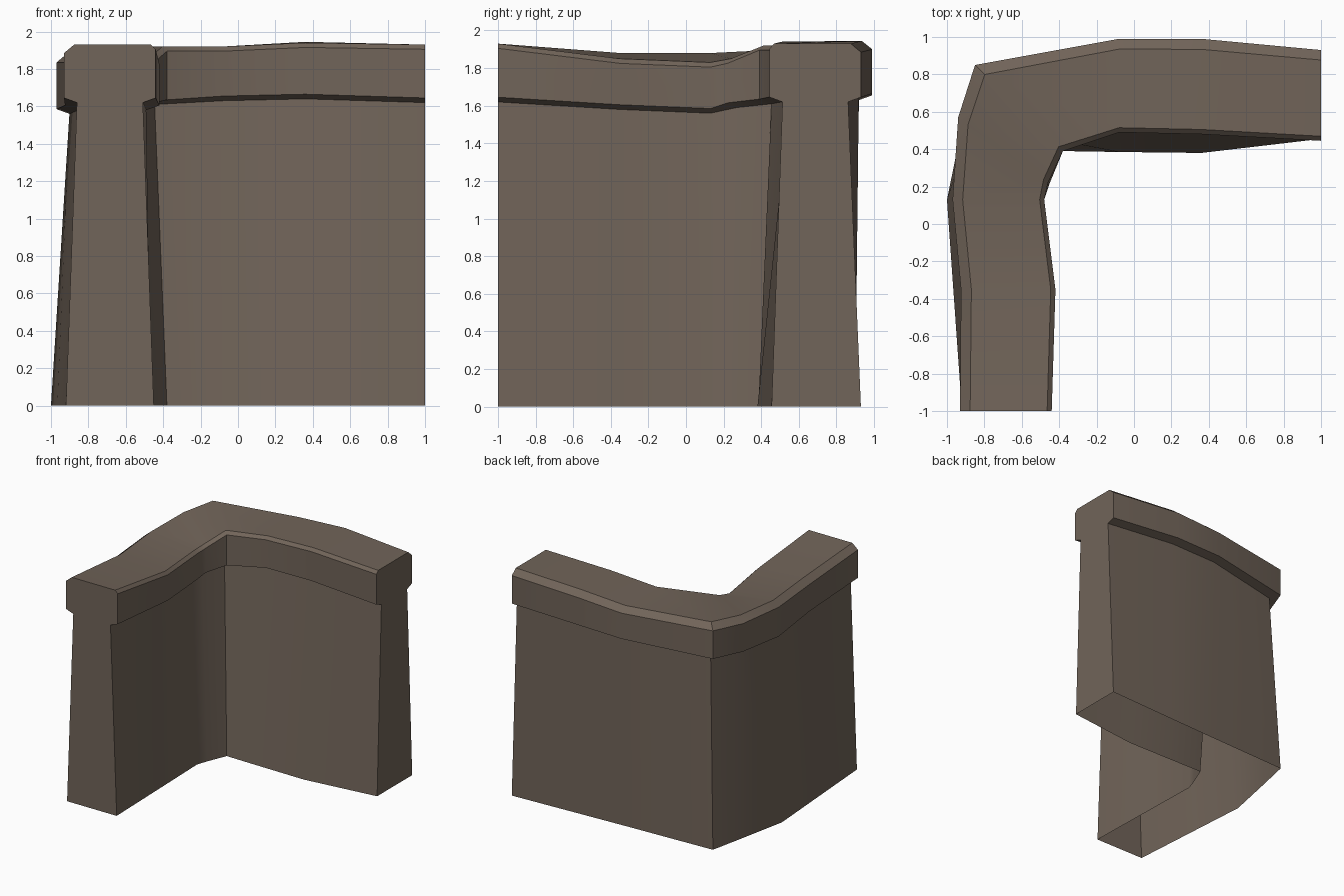
import bpy
import math
from mathutils import Vector

if "Cube" in bpy.data.objects:
    bpy.data.objects.remove(bpy.data.objects["Cube"])

stone = bpy.data.materials.new("brown stone")
stone.diffuse_color = (0.165, 0.128, 0.100, 1)
stone.use_nodes = True
stone.node_tree.nodes["Principled BSDF"].inputs["Base Color"].default_value = stone.diffuse_color

# Stations along the bent path, front end to right end:
# foot outer xy, foot inner xy, coping outer xy, coping inner xy,
# coping underside z, coping top z outer, coping top z inner
STATIONS = [
    (-.92, -1, -.45, -1, -.93, -1, -.44, -1, 1.62, 1.93, 1.93),
    (-.966, -.35, -.467, -.35, -.925, -.35, -.42, -.35, 1.58, 1.88, 1.85),
    (-1, .13, -.48, .13, -.97, .13, -.48, .13, 1.56, 1.88, 1.83),
    (-.91, .57, -.45, .22, -.94, .57, -.46, .22, 1.59, 1.90, 1.85),
    (-.85, .85, -.38, .39, -.85, .85, -.38, .39, 1.61, 1.92, 1.92),
    (-.08, .88, -.08, .385, -.08, .99, -.08, .49, 1.63, 1.92, 1.92),
    (.36, .90, .36, .38, .36, .99, .36, .48, 1.64, 1.945, 1.94),
    (1, .93, 1, .455, 1, .93, 1, .445, 1.62, 1.93, 1.93),
]


def sections(s):
    """Wall and coping cross-sections for one station, outer side first."""
    outer, inner = Vector(s[4:6]), Vector(s[6:8])
    under, top_out, top_in = s[8:]

    def at(t, z):
        p = outer.lerp(inner, t)
        return (p.x, p.y, z)

    wall = [(s[0], s[1], 0), at(.14, under), at(.86, under), (s[2], s[3], 0)]
    coping = [at(.14, under), at(0, under + .025), at(0, top_out - .045),
              at(.11, top_out), at(.95, top_in), at(1, top_in - .025),
              at(1, under + .025), at(.86, under)]
    return wall, coping


def loft(name, rings, skip=()):
    """Skin the cross-sections, closing both ends."""
    n = len(rings[0])
    verts = [p for ring in rings for p in ring]
    faces = [(i * n + j, i * n + j + 1, (i + 1) * n + j + 1, (i + 1) * n + j)
             for i in range(len(rings) - 1) for j in range(n - 1) if j not in skip]
    faces.append(tuple(reversed(range(n))))
    faces.append(tuple(range(len(verts) - n, len(verts))))
    mesh = bpy.data.meshes.new(name)
    mesh.from_pydata(verts, [], faces)
    mesh.materials.append(stone)
    obj = bpy.data.objects.new(name, mesh)
    bpy.context.collection.objects.link(obj)
    bpy.ops.object.select_all(action='DESELECT')
    obj.select_set(True)
    bpy.context.view_layer.objects.active = obj
    bpy.ops.object.shade_smooth_by_angle(angle=math.radians(35))
    return obj


pairs = [sections(s) for s in STATIONS]
# Tapered wall, open underneath and beneath the coping
loft("corner_wall", [p[0] for p in pairs], skip=(1,))
# Overhanging coping with a chamfered outer edge
loft("wall_coping", [p[1] for p in pairs])
